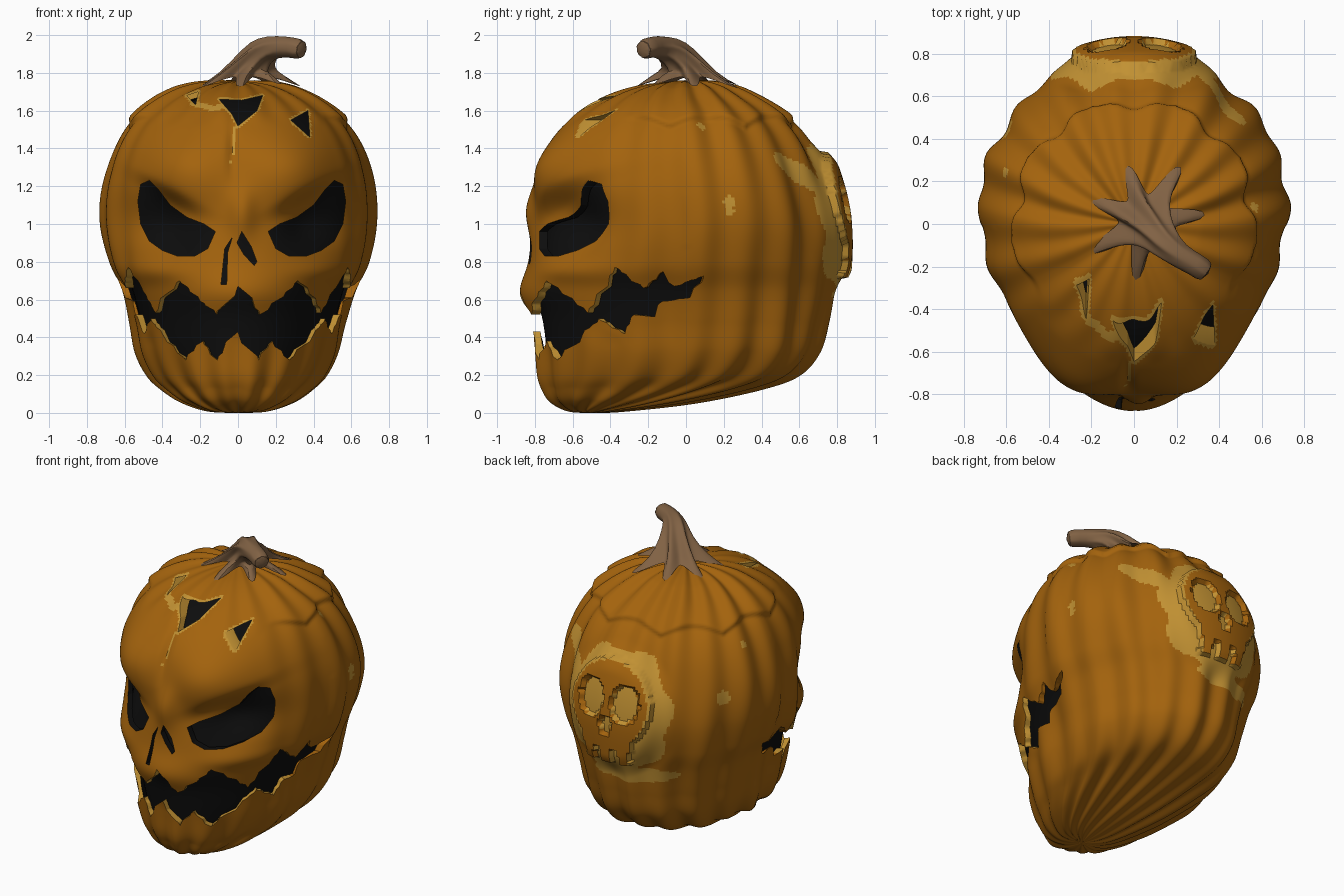
import bpy, bmesh, math
from mathutils import Vector

if "Cube" in bpy.data.objects:
    bpy.data.objects.remove(bpy.data.objects["Cube"])

def mat(name, col):
    m = bpy.data.materials.new(name)
    m.diffuse_color = (*col, 1)
    m.use_nodes = True
    m.node_tree.nodes["Principled BSDF"].inputs["Base Color"].default_value = m.diffuse_color
    return m

MATS = [mat("pumpkin_orange", (0.37, 0.125, 0.004)), mat("flesh_yellow", (0.54, 0.285, 0.033)),
        mat("hollow_black", (0.004, 0.004, 0.004)), mat("stem_brown", (0.22, 0.122, 0.058))]
ORANGE, YELLOW, BLACK, BROWN = range(4)
# Body rings: height, half width, front y, back y
ROWS = [(0, 0, -.5, -.5), (.01, .16, -.62, -.33), (.06, .30, -.715, .05), (.13, .40, -.76, .40),
        (.2, .47, -.785, .60), (.32, .53, -.80, .71), (.48, .565, -.82, .755), (.65, .61, -.84, .785),
        (.8, .68, -.83, .80), (1.0, .725, -.80, .80), (1.2, .715, -.78, .76), (1.4, .65, -.73, .68),
        (1.55, .55, -.62, .56), (1.66, .40, -.46, .38), (1.73, .22, -.26, .20), (1.76, 0, 0, 0)]
# Carved shapes in front view (x, z)
EYE = [(.14, .96), (.2, 1.0), (.29, 1.035), (.38, 1.10), (.44, 1.18), (.49, 1.23), (.535, 1.21), (.55, 1.12),
       (.535, 1.0), (.49, .91), (.42, .86), (.34, .83), (.25, .83), (.18, .87)]
CRACKS = [[(-.1, 1.66), (.02, 1.655), (.13, 1.68), (.1, 1.6), (0, 1.52), (-.03, 1.58)],
          [(-.27, 1.68), (-.21, 1.7), (-.225, 1.63)], [(.28, 1.55), (.37, 1.6), (.38, 1.46)]]
NOSTRILS = [[(.02, .96), (.07, .88), (.1, .80), (.085, .78), (.03, .84), (-.005, .9)],
            [(-.03, .93), (-.07, .87), (-.09, .68), (-.06, .68), (-.055, .85)]]
# Mouth edges: angle from the front, height
LIP_TOP = [(0, .67), (8, .52), (23, .70), (40, .53), (57, .77), (69, .66), (79, .75), (84, .67), (98, .725)]
LIP_LOW = [(0, .43), (8, .28), (14, .38), (22, .28), (41, .46), (45, .5), (57, .42), (63, .52), (73, .51),
           (77, .59), (92, .61), (98, .715)]

def row(t):
    i = min(int(t), len(ROWS) - 2)
    f = t - i
    a, b, c, d = (ROWS[max(0, min(len(ROWS) - 1, i + k))] for k in (-1, 0, 1, 2))
    return [.5 * (2*q + (r-p)*f + (2*p-5*q+4*r-s)*f*f + (3*q-p-3*r+s)*f**3) for p, q, r, s in zip(a, b, c, d)]

def g(u, v=0):
    return math.exp(-u*u - v*v)

def smooth(a, b, v):
    v = max(0, min(1, (v - a) / (b - a)))
    return v * v * (3 - 2 * v)

def seg_dist(x, z, pts, closed=True):
    best = 9
    for k in range(len(pts) if closed else len(pts) - 1):
        (ax, az), (bx, bz) = pts[k], pts[(k + 1) % len(pts)]
        dx, dz = bx - ax, bz - az
        f = max(0, min(1, ((x-ax)*dx + (z-az)*dz) / (dx*dx + dz*dz)))
        best = min(best, math.hypot(x - ax - f*dx, z - az - f*dz))
    return best

def relief(x, z):
    """Back carving: 0 plain skin, 1 scraped flesh, 2 raised skull."""
    s = abs(x)
    skull = math.hypot(x / .27, (z - 1.1) / .27) < 1 or (s < .17 and .72 < z < .95)
    holes = math.hypot((s - .115) / .085, (z - 1.12) / .115) < 1 or math.hypot(x / .035, (z - .97) / .06) < 1
    gaps = z < .81 and math.cos(s * 2 * math.pi / .115) < -.45
    if skull and not holes and not gaps:
        return 2
    patch = math.hypot(x / .38, (z - 1.03) / .40) < 1 + .05 * math.sin(7 * math.atan2(z - 1.03, x))
    tail = seg_dist(x, z, [(.28, 1.15), (.47, 1.33)], False) < .055
    lip = math.hypot((x + .12) / .26, (z - .63) / .055) < 1
    return 1 if patch or tail or lip else 0

def surface(t, th, detail):
    z, w, yf, yb = row(t)
    yc = yf + .55 * (yb - yf)
    x, c = w * math.sin(th), math.cos(th)
    y = yc - c * (yc - yf if c > 0 else yb - yc)
    s, a, d = abs(x), abs(th), 0
    if y < 0:   # face: brows, sockets, cheeks, nose, lip
        brow = 1.0 + .55 * (s - .15)
        d += .075 * g((s - .27) / .2, (z - 1.27) / .17) * smooth(brow - .02, brow + .09, z)
        d -= .10 * g((s - .43) / .17, (z - 1.02) / .15) * smooth(brow + .14, brow - .02, z)
        d += .02 * g((s - .42) / .16, (z - .75) / .06)
        d += .05 * g((x - .02) / .07, (z - 1.06) / .13)
        d += .04 * g(x / .3, (z - .64) / .11) - .02 * g((x + .03) / .025, (z - 1.4) / .14)
    if detail:  # ribs, lid step and back carving
        patch = smooth(1.05, .6, math.hypot(x / .4, (z - 1.03) / .42)) if y > .3 else 0
        mask = max(smooth(.8, 1.35, a), .8 * smooth(.5, .35, z), .5 * smooth(1.5, 1.6, z))
        ribs = .013 * math.cos(18 * th + math.pi) + .006 * math.sin(11 * th + 3 * z) + .004 * math.sin(5 * th + 9 * z)
        d += min(1, w / .4) * mask * (1 - patch) * (ribs - .004)
        edge = 1.5 + .05 * abs(math.sin(th * 4.5))
        d += .025 * smooth(edge, edge + .03, z) * smooth(.9, 1.3, a) * min(1, w / .3)
        d += .05 * patch + (.03 if y > .3 and relief(x, z) == 2 else 0)
    n = Vector((x, y, .4 * (z - .9)))
    n = n.normalized() if n.length > 1e-5 else Vector((0, 0, 1))
    return Vector((x, y, z)) + n * d

def shell(bm, nu, nv, detail, scale=1):
    mid, top = Vector((0, 0, .88)), len(ROWS) - 1
    P = lambda p: bm.verts.new(mid + (p - mid) * scale)
    rings = [[P(surface(top * j / nv, -math.pi + 2 * math.pi * i / nu, detail)) for i in range(nu)]
             for j in range(1, nv)]
    lo, hi = P(Vector((0, -.5, 0))), P(Vector((0, 0, 1.76)))
    faces = []
    for i in range(nu):
        k = (i + 1) % nu
        faces += [bm.faces.new((lo, rings[0][k], rings[0][i])), bm.faces.new((hi, rings[-1][i], rings[-1][k]))]
        faces += [bm.faces.new((A[i], A[k], B[k], B[i])) for A, B in zip(rings, rings[1:])]
    bmesh.ops.recalc_face_normals(bm, faces=faces)
    return faces

def paint(faces, index):
    for f in faces:
        f.material_index = index

def finish(bm, name):
    me = bpy.data.meshes.new(name)
    bm.to_mesh(me)
    bm.free()
    for m in MATS:
        me.materials.append(m)
    ob = bpy.data.objects.new(name, me)
    bpy.context.collection.objects.link(ob)
    bpy.ops.object.select_all(action='DESELECT')
    ob.select_set(True)
    bpy.context.view_layer.objects.active = ob
    return ob

# Cutters: straight prisms for eyes, nose and cracks, a curved wedge for the mouth
bm = bmesh.new()
def prism(pts, y1, m):
    a, b = ([bm.verts.new((x, y, z)) for x, z in pts] for y in (-1.2, y1))
    fs = [bm.faces.new(a), bm.faces.new(b[::-1])]
    paint(fs + [bm.faces.new((a[i - 1], a[i], b[i], b[i - 1])) for i in range(len(pts))], m)

def lerp(pts, v):
    for (a, p), (b, q) in zip(pts, pts[1:]):
        if v <= b:
            return p + (q - p) * (v - a) / (b - a)

for sx in (-1, 1):
    prism([(.02 + sx * x, z) for x, z in EYE], -.12, BLACK)
for p in NOSTRILS:
    prism(p, -.5, BLACK)
for p in CRACKS:
    prism(p, -.2, YELLOW)
cols = []
for a in sorted({s * a for a, _ in LIP_TOP + LIP_LOW for s in (-1, 1)} | set(range(-96, 97, 6))):
    r = math.radians(a)
    cols.append([bm.verts.new((R * math.sin(r), -R * math.cos(r), lerp(L, abs(a))))
                 for R, L in ((.35, LIP_LOW), (1.3, LIP_LOW), (1.3, LIP_TOP), (.35, LIP_TOP))])
mouth = [bm.faces.new(cols[0]), bm.faces.new(cols[-1][::-1])]
for A, B in zip(cols, cols[1:]):
    mouth += [bm.faces.new((A[k - 1], A[k], B[k], B[k - 1])) for k in range(4)]
for f in mouth:
    f.material_index = YELLOW if f.calc_center_median().y < -.3 else ORANGE
bmesh.ops.recalc_face_normals(bm, faces=bm.faces[:])
bmesh.ops.triangulate(bm, faces=bm.faces[:])
cutter = finish(bm, "carving_cutter")
cutter.hide_render = True
cutter.hide_set(True)

# Pumpkin shell: orange skin with black lining, carved by the cutters
bm = bmesh.new()
SPOTS = [((.71, .23, 1.12), .035), ((.71, .23, 1.07), .03), ((-.45, -.3, 1.64), .03), ((.57, .08, 1.52), .025),
         ((-.6, .45, 1.15), .05), ((-.62, .25, 1.45), .03), ((-.13, -.85, 1.1), .015)]
LINES = [[(-.24, 1.64), (-.13, 1.61), (-.02, 1.64)], [(-.01, 1.54), (-.035, 1.32)]]
for f in shell(bm, 270, 190, True):
    c = f.calc_center_median()
    hit = any((c - Vector(p)).length < r for p, r in SPOTS)
    if c.y > .3:
        hit = hit or relief(c.x, c.z) == 1
    elif c.y < 0 and c.z > 1.28:
        hit = hit or any(seg_dist(c.x, c.z, p) < .011 for p in CRACKS)
        hit = hit or any(seg_dist(c.x, c.z, p, False) < w for p, w in zip(LINES, (.015, .007)))
    f.material_index = YELLOW if hit else ORANGE
lining = shell(bm, 96, 70, False, .95)
bmesh.ops.reverse_faces(bm, faces=lining)
paint(lining, BLACK)
body = finish(bm, "pumpkin_shell")
mod = body.modifiers.new("carve", 'BOOLEAN')
mod.object, mod.operation, mod.solver = cutter, 'DIFFERENCE', 'EXACT'
bpy.ops.object.modifier_apply(modifier="carve")
bpy.ops.object.shade_smooth_by_angle(angle=math.radians(40))

# Black core seen through every opening
bm = bmesh.new()
paint(shell(bm, 96, 70, False, .925), BLACK)
finish(bm, "dark_core")
bpy.ops.object.shade_smooth()

# Stem: star-shaped roots twisting up into a bent stalk (centre, radius, root length)
STEM = [((.05, .02, 1.79), .12, .19), ((.06, .0, 1.815), .10, .09), ((.10, -.03, 1.87), .08, .025),
        ((.145, -.09, 1.925), .068, .012), ((.21, -.15, 1.94), .058, 0), ((.29, -.19, 1.935), .053, 0),
        ((.35, -.235, 1.92), .055, .005)]
bm = bmesh.new()
N, rings = 42, []
for j, (c, r, root) in enumerate(STEM):
    tan = Vector(STEM[min(j + 1, 6)][0]) - Vector(STEM[max(j - 1, 0)][0])
    q = Vector((0, 0, 1)).rotation_difference(tan.normalized())
    ring = []
    for i in range(N):
        a = 2 * math.pi * i / N
        rr = r + root * (.5 + .5 * math.cos(7 * a - .6)) ** 2 * (1 + .15 * math.sin(2 * a))
        p = Vector((rr * math.cos(a), rr * math.sin(a), 0))
        if j > 1:
            p = q @ p
        else:
            p.z = -.75 * rr * rr
        ring.append(bm.verts.new(Vector(c) + p))
    rings.append(ring)
for A, B in zip(rings, rings[1:]):
    for i in range(N):
        bm.faces.new((A[i - 1], A[i], B[i], B[i - 1]))
bm.faces.new(rings[-1])
bmesh.ops.recalc_face_normals(bm, faces=bm.faces[:])
paint(bm.faces, BROWN)
stem = finish(bm, "stem")
stem.modifiers.new("smooth", 'SUBSURF').render_levels = 1
bpy.ops.object.shade_smooth_by_angle(angle=math.radians(60))
